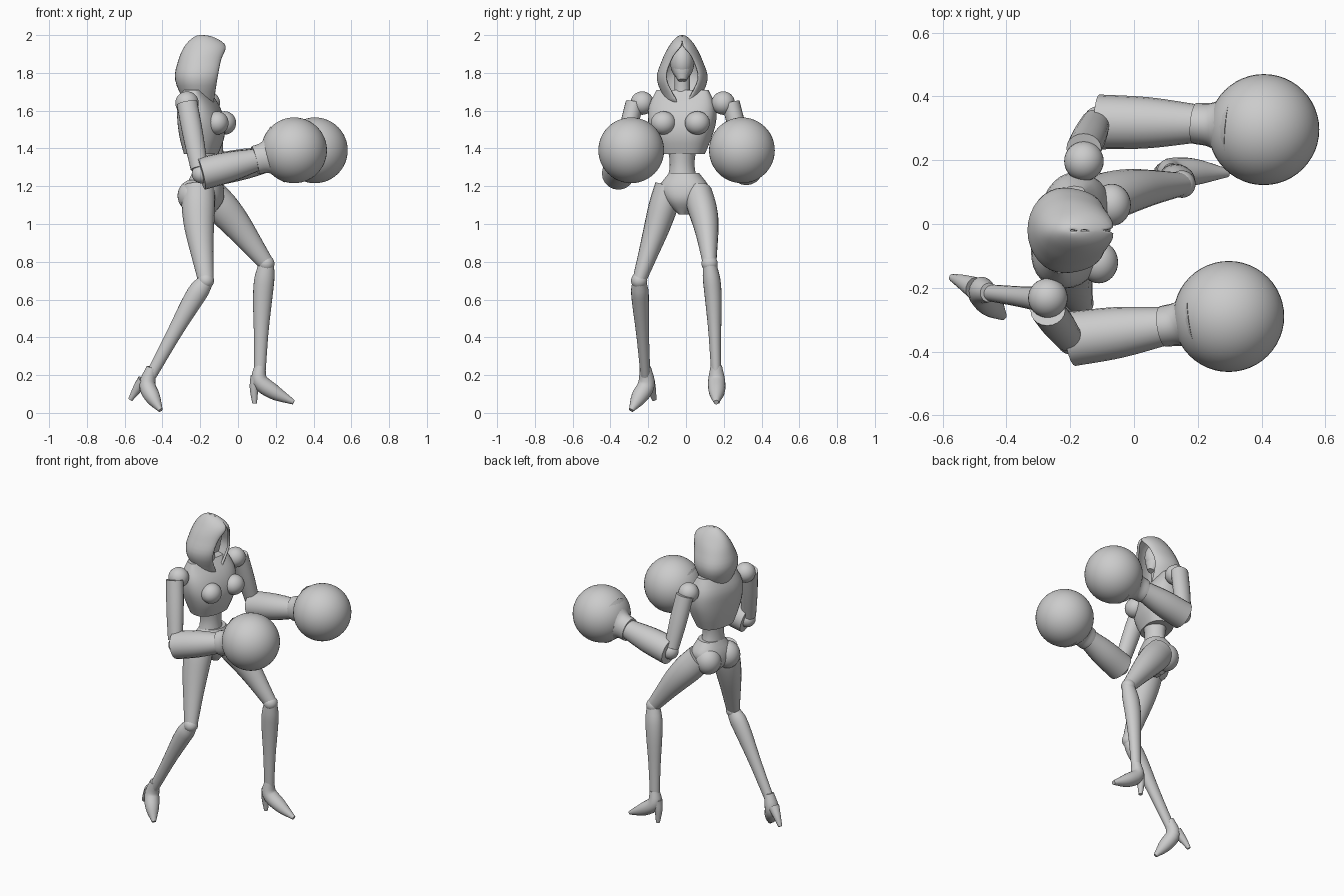
import bpy, bmesh
from math import sin, cos, pi, radians, copysign
from mathutils import Vector, Matrix

if "Cube" in bpy.data.objects:
    bpy.data.objects.remove(bpy.data.objects["Cube"])

COLOUR = (0.6, 0.6, 0.6, 1)
grey = bpy.data.materials.new("plain grey")
grey.use_nodes = True
grey.diffuse_color = COLOUR
grey.node_tree.nodes["Principled BSDF"].inputs["Base Color"].default_value = COLOUR


def finish(name, bm, angle=40):
    """Turn a bmesh into a shaded grey object."""
    bmesh.ops.recalc_face_normals(bm, faces=bm.faces)
    mesh = bpy.data.meshes.new(name)
    bm.to_mesh(mesh)
    bm.free()
    mesh.materials.append(grey)
    part = bpy.data.objects.new(name, mesh)
    bpy.context.collection.objects.link(part)
    bpy.ops.object.select_all(action='DESELECT')
    part.select_set(True)
    bpy.context.view_layer.objects.active = part
    bpy.ops.object.shade_smooth_by_angle(angle=radians(angle))
    return part


def spline(values, t):
    """Smooth curve through evenly spaced numbers or vectors, t from 0 to 1."""
    last = len(values) - 1
    i = min(int(t * last), last - 1)
    f = t * last - i
    b, c = values[i], values[i + 1]
    before = (c - values[i - 1]) / 2 if i > 0 else c - b
    after = (values[i + 2] - b) / 2 if i + 2 <= last else c - b
    ease = f * f * (3 - 2 * f)
    return b + (c - b) * ease + before * (f * (1 - f) ** 2) - after * (f * f * (1 - f))


def skin(bm, rings, closed=True):
    """Bridge rows of points with quads, and cap them when closed."""
    rows = [[bm.verts.new(point) for point in ring] for ring in rings]
    count = len(rows[0])
    for low, high in zip(rows, rows[1:]):
        for i in range(count if closed else count - 1):
            j = (i + 1) % count
            bm.faces.new((low[i], low[j], high[j], high[i]))
    if closed:
        bm.faces.new(rows[0])
        bm.faces.new(rows[-1])


def limb(name, points, radii, depth=1.0, steps=12, sides=20):
    """Tube along a smooth path; depth scales the radius across the y axis."""
    path = [Vector(p) for p in points]
    centres = [spline(path, k / steps) for k in range(steps + 1)]
    rings = []
    for k, centre in enumerate(centres):
        along = (centres[min(k + 1, steps)] - centres[max(k - 1, 0)]).normalized()
        side = Vector((0, 1, 0))
        side = (side - along * side.dot(along)).normalized()
        other = along.cross(side) * depth
        r = spline(radii, k / steps)
        turns = [2 * pi * n / sides for n in range(sides)]
        rings.append([centre + (side * cos(a) + other * sin(a)) * r for a in turns])
    bm = bmesh.new()
    skin(bm, rings)
    return finish(name, bm)


def trunk(name, origin, bottom, top, half, back, front, square=0.8, steps=12, sides=32):
    """Upright rounded-box loft, turned to the model's stance."""
    turn = Matrix.Rotation(radians(-14), 3, 'Z')
    rings = []
    for k in range(steps + 1):
        t = k / steps
        ring = []
        for n in range(sides):
            c, s = cos(2 * pi * n / sides), sin(2 * pi * n / sides)
            reach = spline(front if c > 0 else back, t)
            offset = Vector((reach * copysign(abs(c) ** square, c),
                             spline(half, t) * copysign(abs(s) ** square, s), 0))
            ring.append(Vector((*origin, bottom + (top - bottom) * t)) + turn @ offset)
        rings.append(ring)
    bm = bmesh.new()
    skin(bm, rings)
    return finish(name, bm)


def ball(name, centre, radii, segments=32):
    bm = bmesh.new()
    place = Matrix.Translation(centre) @ Matrix.Diagonal((*radii, 1))
    bmesh.ops.create_uvsphere(bm, u_segments=segments, v_segments=segments // 2, radius=1, matrix=place)
    return finish(name, bm)


# Hood: open teardrop rings from the crown down to the hem
def hood_ring(t):
    half = spline((.003, .034, .07, .107, .134, .08), t)
    back = spline((-.2, -.24, -.283, -.316, -.333, -.28), t)
    front = spline((-.19, -.12, -.065, -.09, -.11, -.13), t)
    gap = max(spline((0, 0, .01, .06, .085, .02), t), .001)
    middle, reach = (back + front) / 2, (front - back) / 2
    ring = []
    for k in range(-16, 17):
        a = abs(k) / 16 * pi
        sweep = max(sin(a), 0)
        y = half * sweep if a <= pi / 2 else gap + (half - gap) * sweep ** 1.25
        ring.append((middle - reach * cos(a), copysign(y, k) - .02, 2 - .37 * t * t))
    return ring


bm = bmesh.new()
skin(bm, [hood_ring(k / 20) for k in range(21)], closed=False)
bmesh.ops.remove_doubles(bm, verts=bm.verts, dist=.0025)
hood = finish("hood", bm, 60)
cloth = hood.modifiers.new("cloth thickness", 'SOLIDIFY')
cloth.thickness = .014
cloth.offset = -1

# Head and neck
ball("head", (-.2, -.02, 1.86), (.085, .064, .1))
limb("jaw", [(-.18, -.02, 1.84), (-.15, -.02, 1.76)], (.06, .045, .022))
limb("neck", [(-.21, -.02, 1.6), (-.2, -.02, 1.8)], (.06, .042, .042))

# Chest, abdomen and pelvis
trunk("chest", (-.2, -.02), 1.37, 1.71, (.12, .155, .18, .178, .14),
      (.08, .1, .11, .11, .08), (.09, .12, .12, .09, .03))
trunk("abdomen", (-.19, -.02), 1.2, 1.42, (.09, .066, .08), (.06, .05, .06), (.08, .07, .08), 1)
trunk("pelvis", (-.18, -.01), 1.05, 1.27, (.025, .1, .13, .08), (.03, .09, .09, .06),
      (.05, .1, .1, .075), .9)
for side, bust, buttock in (("left", (-.07, .06), (-.2, .055)), ("right", (-.11, -.12), (-.24, -.085))):
    ball(side + "_bust", (*bust, 1.535), (.06, .066, .062))
    ball(side + "_buttock", (*buttock, 1.15), (.08, .078, .085))

# Arms with round gloves
arms = {
    "left": ((-.157, .197, 1.64), (-.11, .32, 1.29), (.2, .315, 1.35), (.407, .296, 1.39)),
    "right": ((-.27, -.232, 1.64), (-.195, -.36, 1.265), (.1, -.32, 1.34), (.297, -.29, 1.39)),
}
for side, joints in arms.items():
    shoulder, elbow, wrist, glove = map(Vector, joints)
    outward = Vector((0, copysign(.04, shoulder.y), 0))
    ball(side + "_shoulder", shoulder, (.062,) * 3)
    limb(side + "_upper_arm", [shoulder + outward, elbow + Vector((-.01, 0, .03))], (.048, .047, .04), 1.15)
    ball(side + "_elbow", elbow, (.05,) * 3)
    limb(side + "_forearm", [elbow, wrist], (.086, .08, .06))
    limb(side + "_cuff", [wrist.lerp(glove, t) for t in (-.05, .25, .55)], (.064, .074, .13), 1.18)
    ball(side + "_glove", glove, (.174,) * 3, 48)

# Legs: hip, middle of thigh, knee, calf and ankle
legs = {
    "left": ((-.15, .065, 1.16), (-.01, .105, 1), (.15, .125, .79), (.13, .145, .6), (.115, .16, .2)),
    "right": ((-.21, -.09, 1.2), (-.205, -.155, .98), (-.17, -.248, .7), (-.255, -.24, .57), (-.46, -.215, .2)),
}
for side, (hip, thigh, knee, calf, ankle) in legs.items():
    limb(side + "_thigh", [hip, thigh, knee], (.075, .077, .068, .052, .036), 1.15)
    ball(side + "_knee", knee, (.043,) * 3)
    limb(side + "_shin", [knee, calf, ankle], (.036, .046, .044, .033, .026), 1.15)

# High heeled shoes: ankle to toe, then the heel
shoes = {
    "left": ([(.117, .16, .25), (.115, .162, .17), (.19, .163, .11), (.295, .16, .056)],
             [(.1, .162, .19), (.086, .164, .13), (.088, .166, .05)]),
    "right": ([(-.455, -.215, .24), (-.48, -.21, .15), (-.45, -.25, .08), (-.41, -.29, .014)],
              [(-.5, -.2, .17), (-.535, -.183, .125), (-.57, -.168, .07)]),
}
for side, (sole, heel) in shoes.items():
    limb(side + "_shoe", sole, (.03, .045, .042, .013), .95)
    limb(side + "_heel", heel, (.035, .024, .012), sides=12)
